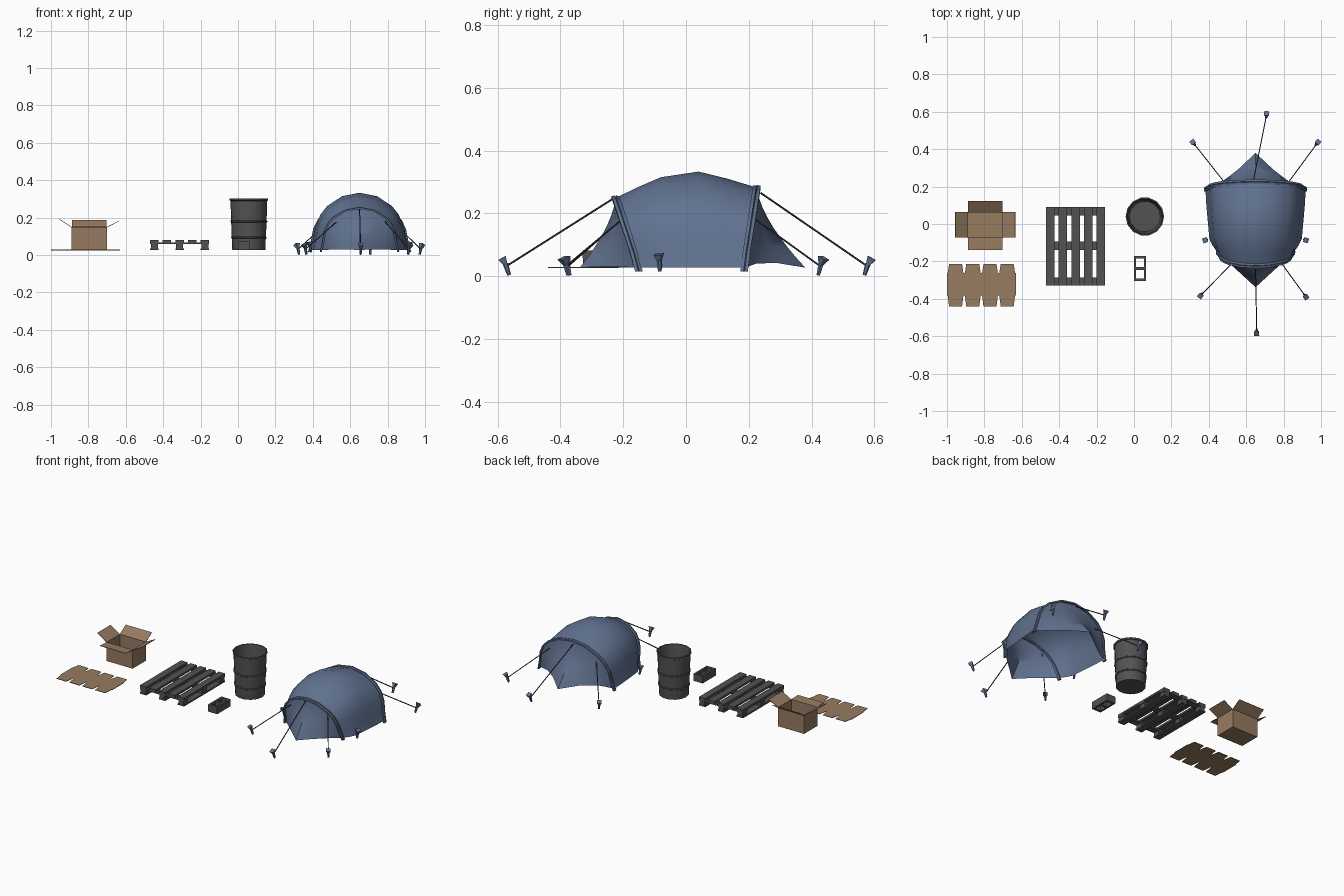
import bpy, bmesh, math
from mathutils import Vector

if "Cube" in bpy.data.objects:
    bpy.data.objects.remove(bpy.data.objects["Cube"])

G = 0.027  # ground level of the set


def mat(name, c):
    m = bpy.data.materials.new(name)
    m.diffuse_color = (*c, 1)
    m.use_nodes = True
    m.node_tree.nodes["Principled BSDF"].inputs["Base Color"].default_value = m.diffuse_color
    return m


BLUE = mat("blue_canvas", (0.12, 0.17, 0.28))
BROWN = mat("cardboard", (0.31, 0.20, 0.12))
DARK = mat("dark_grey", (0.085, 0.085, 0.085))
BLACK = mat("cord", (0.04, 0.045, 0.06))


def obj(name, verts, faces, m, thick=0, smooth=False):
    me = bpy.data.meshes.new(name)
    me.from_pydata([tuple(v) for v in verts], [], faces)
    bm = bmesh.new()
    bm.from_mesh(me)
    bmesh.ops.remove_doubles(bm, verts=bm.verts, dist=0.0004)
    bmesh.ops.recalc_face_normals(bm, faces=bm.faces)
    bm.to_mesh(me)
    bm.free()
    me.materials.append(m)
    o = bpy.data.objects.new(name, me)
    bpy.context.collection.objects.link(o)
    if thick:
        s = o.modifiers.new("thickness", 'SOLIDIFY')
        s.thickness, s.offset = thick, 0
    if smooth:
        bpy.ops.object.select_all(action='DESELECT')
        bpy.context.view_layer.objects.active = o
        o.select_set(True)
        bpy.ops.object.shade_smooth_by_angle(angle=math.radians(40))
    return o


def grid(rows, closed=False):
    """Verts and quads joining equal-length rows of points."""
    n = len(rows[0])
    f = [(r*n+i, r*n+(i+1) % n, (r+1)*n+(i+1) % n, (r+1)*n+i)
         for r in range(len(rows)-1) for i in range(n if closed else n-1)]
    return [p for r in rows for p in r], f


def box(name, x0, x1, y0, y1, z0, z1, m):
    v = [(x, y, z) for z in (z0, z1) for x, y in ((x0, y0), (x1, y0), (x1, y1), (x0, y1))]
    f = [(3, 2, 1, 0), (4, 5, 6, 7)] + [(i, (i+1) % 4, (i+1) % 4+4, i+4) for i in range(4)]
    return obj(name, v, f, m)


def rod(name, a, b, r0, r1, n, m):
    a, b = Vector(a), Vector(b)
    q = (b-a).to_track_quat('Z', 'Y')
    rows = [[p + q @ Vector((r*math.cos(math.tau*(i+.5)/n), r*math.sin(math.tau*(i+.5)/n), 0))
             for i in range(n)] for p, r in ((a, r0), (b, r1))]
    v, f = grid(rows, True)
    return obj(name, v, f + [tuple(range(n)), tuple(range(n, 2*n))], m)


# Open cardboard box with four flaps
x0, x1, y0, y1, zt = -0.888, -0.702, -0.073, 0.063, 0.148
v = [(x, y, z) for z in (G+.002, zt) for x, y in ((x0, y0), (x1, y0), (x1, y1), (x0, y1))]
obj("box_body", v, [(0, 1, 2, 3)] + [(i, (i+1) % 4, (i+1) % 4+4, i+4) for i in range(4)], BROWN, .003)
for name, a, b, d in (("front", (x0, y0), (x1, y0), (0, -.067, .003)),
                      ("back", (x0, y1), (x1, y1), (0, .06, .039)),
                      ("left", (x0, y0), (x0, y1), (-.067, 0, .043)),
                      ("right", (x1, y0), (x1, y1), (.067, 0, .035))):
    a, b, d = Vector((*a, zt)), Vector((*b, zt)), Vector(d)
    obj("box_flap_" + name, [a, b, b+d, a+d], [(0, 1, 2, 3)], BROWN, .003)

# Flattened cardboard sheet with slotted flaps
X0, W = -1.0, 0.092
mid = (-0.262, -0.383)
v, f = [], []
for k in range(4):
    a, b = X0+W*k, X0+W*(k+1)
    panels = [(a, b, a, b, mid[0], mid[1]),
              (a+.004, b-.004, a+.011, b-.011, mid[0], -.215),
              (a+.004, b-.004, a+.011, b-.011, mid[1], -.44)]
    for p in panels:
        n = len(v)
        v += [(p[0], p[4], G), (p[1], p[4], G), (p[3], p[5], G), (p[2], p[5], G)]
        f.append((n, n+1, n+2, n+3))
obj("flat_cardboard", v, f, BROWN, .003)

# Pallet: slats, cross boards, blocks and runners
for k in range(5):
    x = -0.47 + 0.0675*k
    box("pallet_slat", x, x+.045, -.33, .09, .068, .081, DARK)
rows_y = (-.33, -.138, .046)
for y in rows_y:
    box("pallet_cross_board", -.47, -.155, y, y+.044, .058, .068, DARK)
for x in (-.47, -.335, -.2):
    box("pallet_runner", x, x+.045, -.33, .09, G, G+.009, DARK)
    for y in rows_y:
        box("pallet_block", x+.004, x+.041, y+.001, y+.043, G+.009, .058, DARK)

# Open drum with two ridges and a rim
prof = [(0, G), (.088, G), (.089, .032), (.0905, .088), (.095, .091), (.095, .096), (.0915, .099),
        (.0945, .174), (.099, .177), (.099, .182), (.095, .185), (.098, .29), (.103, .293),
        (.103, .303), (.096, .303), (.094, .29), (.083, .035), (0, .035)]
N = 14
v, f = grid([[(.058+r*math.cos(math.tau*i/N), .04+r*math.sin(math.tau*i/N), z) for i in range(N)]
             for r, z in prof], True)
obj("drum", v, f, DARK, smooth=True)

# Cinder block with two through holes
bz = (G, .073)
for x in (0, .053):
    box("block_long_wall", x, x+.012, -.305, -.17, *bz, DARK)
for y in (-.305, -.245, -.184):
    box("block_cross_wall", .012, .053, y, y+.014, *bz, DARK)

# Tent hull: arch sections lofted front to back
CX = 0.65
half = [(1, 0), (.94, .2), (.90, .43), (.81, .62), (.67, .77), (.36, .94)]
ARCH = [(-x, z) for x, z in half] + [(0, 1)] + [(x, z) for x, z in reversed(half)]


def arch(yt, yf, w, h):
    return [Vector((CX + w*x, yf + (yt-yf)*z, G + h*z)) for x, z in ARCH]


FRONT = (-.225, -.15, .205, .222)
BACK = (.226, .185, .268, .255)
sections = [FRONT, (-.15, -.115, .23, .258), (-.08, -.08, .247, .288), (.04, .04, .258, .306),
            (.13, .11, .264, .284), BACK]
v, f = grid([arch(*s) for s in sections])
obj("tent_hull", v, f, BLUE, smooth=True)


# Tent end walls: sweep each arch down to a pointed ground edge
def end_wall(name, spec, reach, k, lift):
    yf, w = spec[1], spec[2]
    top, rows = arch(*spec), []
    base = []
    for x, z in ARCH:
        s = abs(x)
        base.append(Vector((CX + w*x, yf + reach*(1-s)**k, G + lift*math.sin(math.pi*s)**2)))
    for j in range(9):
        t = j/8
        rows.append([Vector((a.x + (b.x-a.x)*t, a.y + (b.y-a.y)*t**1.55, a.z + (b.z-a.z)*t))
                     for a, b in zip(top, base)])
    v, f = grid(rows)
    obj(name, v, f, BLUE, smooth=True)


end_wall("tent_front_wall", FRONT, -.188, 1.0, .004)
end_wall("tent_back_wall", BACK, .195, 1.4, .018)


# Tent pole sleeves: square band along each end arch
def sleeve(name, spec, dy):
    yt, yf, w, h = spec
    sect = [arch(yt+dy*a, yf+dy*a, w+b, h+b) for a, b in
            ((-1, -.003), (-1, .006), (-.15, .008), (0, .004), (.15, .008), (1, .006), (1, -.003))]
    rows = [list(c) for c in zip(*sect)]
    for e in (0, -1):
        rows[e] = [p - Vector((0, 0, .012)) for p in rows[e]]
    v, f = grid(rows, True)
    n, m = len(sect), len(v)
    obj(name, v, f + [tuple(range(n)), tuple(range(m-n, m))], BLUE)


sleeve("tent_front_sleeve", FRONT, .012)
sleeve("tent_back_sleeve", BACK, .012)

# Guy ropes and tapered pegs
ropes = [((.49, .215, .185), (.32, .43)), ((.64, .238, .265), (.708, .58)), ((.82, .215, .185), (.978, .43)),
         ((.53, -.205, .18), (.36, -.378)), ((.65, -.235, .245), (.656, -.575)), ((.785, -.205, .18), (.915, -.384))]


def peg(x, y, z):
    dx, dy = (CX-x)*.02, -y*.02
    rod("tent_peg", (x+dx, y+dy, z), (x, y, z+.036), .006, .009, 6, BLUE)
    rod("tent_peg_head", (x, y, z+.034), (x-dx, y-dy, z+.055), .009, .019, 4, BLUE)


for a, (x, y) in ropes:
    rod("guy_rope", a, (x, y, .03), .003, .003, 6, BLACK)
    peg(x, y, .003)
for s in (-1, 1):
    peg(CX + s*.265, -.085, .015)
